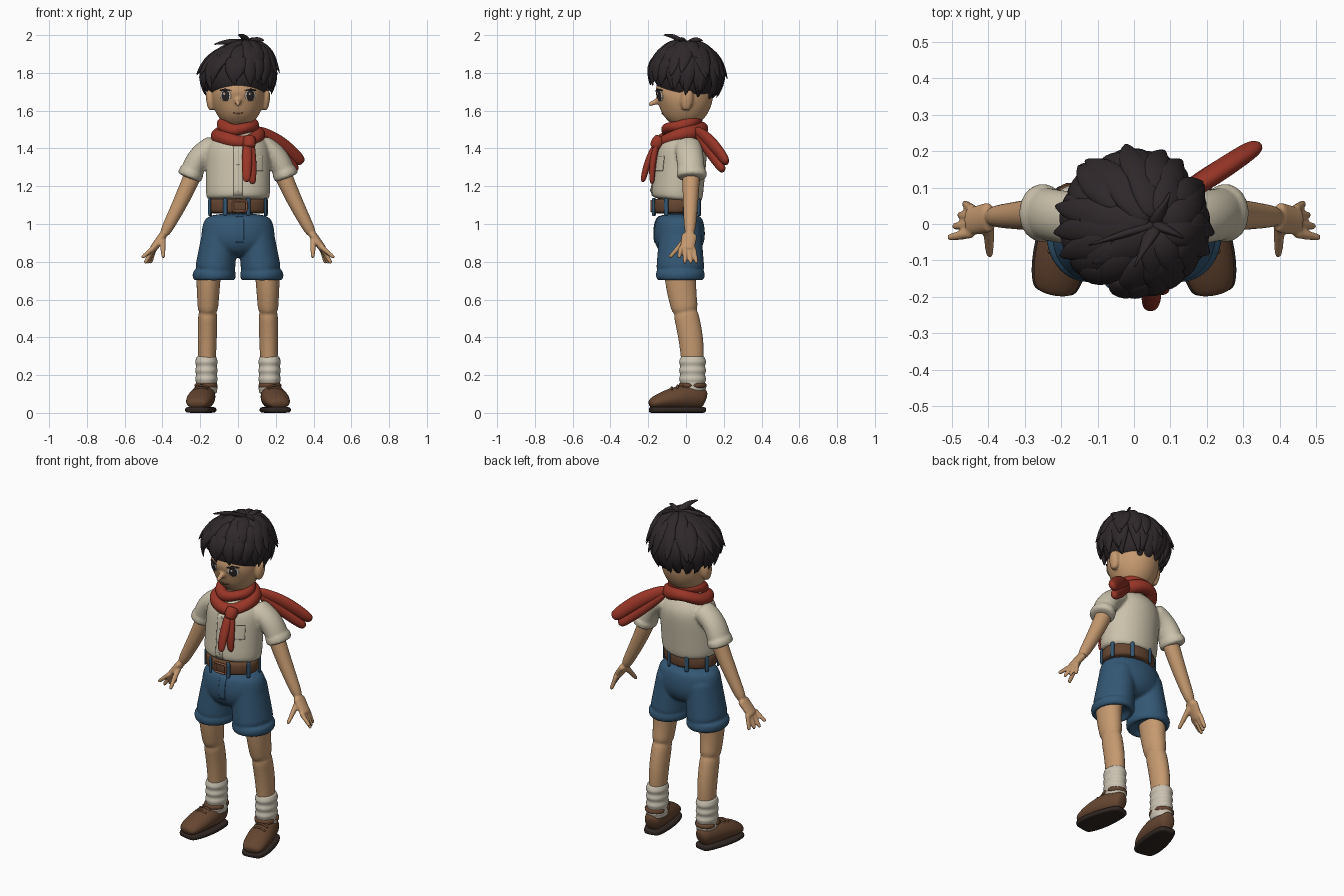
import bpy, bmesh, math, random
from mathutils import Vector

random.seed(4)
if "Cube" in bpy.data.objects:
    bpy.data.objects.remove(bpy.data.objects["Cube"])


def material(name, *rgb):
    mat = bpy.data.materials.new(name)
    mat.use_nodes = True
    mat.diffuse_color = (*rgb, 1)
    shader = mat.node_tree.nodes["Principled BSDF"]
    shader.inputs["Base Color"].default_value = (*rgb, 1)
    shader.inputs["Roughness"].default_value = 0.8
    return mat


skin = material("skin", .56, .32, .16)
black = material("hair_black", .028, .021, .023)
linen = material("linen", .6, .54, .41)
wool = material("sock_wool", .6, .55, .45)
denim = material("denim_blue", .033, .095, .175)
red = material("scarf_red", .32, .036, .02)
leather = material("brown_leather", .13, .06, .03)
rubber = material("dark_sole", .03, .02, .016)
white = material("eye_white", .75, .7, .62)
warm = material("warm_brown", .27, .11, .06)
depth_axis, up_axis = Vector((0, 1, 0)), Vector((0, 0, 1))


def tube(bm, rings, sides, ref=depth_axis, centre=None, closed=False, square=1):
    """Skin a path of elliptical rings, each (x, y, z, half width, half depth)."""
    path = [Vector(ring[:3]) for ring in rings]
    count, previous, loops = len(path), None, []
    grow = 3 / (2 + math.cos(math.tau / sides))
    for i, point in enumerate(path):
        before = path[i - 1] if i or closed else point
        after = path[(i + 1) % count] if closed or i < count - 1 else point
        along = after - before
        along = along.normalized() if along.length > 1e-5 else previous.copy()
        if previous and along.dot(previous) < 0:
            along = -along
        previous = along
        deep = (point - centre) if centre else ref.copy()
        deep = (deep - along * deep.dot(along)).normalized()
        wide = along.cross(deep)
        loop = []
        for k in range(sides):
            angle = math.tau * k / sides
            c, s = (math.copysign(abs(q) ** square, q) * grow
                    for q in (math.cos(angle), math.sin(angle)))
            loop.append(bm.verts.new(point + wide * c * rings[i][3] + deep * s * rings[i][4]))
        loops.append(loop)
    for i in range(count if closed else count - 1):
        low, high = loops[i], loops[(i + 1) % count]
        for k in range(sides):
            nxt = (k + 1) % sides
            bm.faces.new((low[k], low[nxt], high[nxt], high[k]))
    if not closed:
        bm.faces.new(loops[0])
        bm.faces.new(loops[-1])


def finish(name, bm, mat):
    for face in bm.faces:
        face.smooth = True
    mesh = bpy.data.meshes.new(name)
    bm.to_mesh(mesh)
    bm.free()
    mesh.materials.append(mat)
    obj = bpy.data.objects.new(name, mesh)
    bpy.context.scene.collection.objects.link(obj)
    return obj


def part(name, mat, tubes, sides=16, level=2, voxel=0, **options):
    """One object from several tubes, optionally fused into one skin."""
    bm = bmesh.new()
    for rings in tubes:
        tube(bm, rings, sides, **options)
    bmesh.ops.recalc_face_normals(bm, faces=bm.faces)
    obj = finish(name, bm, mat)
    subdivide = obj.modifiers.new("subdivide", "SUBSURF")
    subdivide.levels = subdivide.render_levels = level
    if voxel:
        fuse = obj.modifiers.new("fuse", "REMESH")
        fuse.mode, fuse.voxel_size, fuse.use_smooth_shade = "VOXEL", voxel, True
        obj.modifiers.new("soften", "SMOOTH").iterations = 3
    return obj


def limb(start, end, r_start, r_end, bow=(0, 0, 0), belly=0, flat=1, steps=5):
    """Tapering rings between two points, bowed and swollen midway."""
    rings = []
    for i in range(steps + 1):
        t = i / steps
        swell = math.sin(math.pi * t)
        radius = r_start + (r_end - r_start) * t + belly * swell
        point = Vector(start).lerp(Vector(end), t) + Vector(bow) * swell
        rings.append((*point, radius, radius * flat))
    return rings


def column(x, y, depth, *profile, lean=0):
    """Upright rings from (height, half width) pairs."""
    base = profile[0][0]
    return [(x, y + lean * (z - base), z, w, w * depth) for z, w in profile]


def both(*tubes):
    """Each tube together with its mirror image."""
    return list(tubes) + [[(-ring[0], *ring[1:]) for ring in rings] for rings in tubes]


def patch(name, mat, target, x, z, half_x, half_z, lift=.004, disc=True, bend=0):
    """Thin plate laid onto the front of a target."""
    bm = bmesh.new()
    bmesh.ops.create_grid(bm, x_segments=10, y_segments=10, size=1)
    for vert in bm.verts:
        a, b = vert.co.x, vert.co.y
        if disc:
            a, b = a * math.sqrt(1 - b * b / 2), b * math.sqrt(1 - a * a / 2)
        vert.co = (x + a * half_x, -.5, z + b * half_z + bend * a * a)
    obj = finish(name, bm, mat)
    wrap = obj.modifiers.new("wrap", "SHRINKWRAP")
    wrap.target, wrap.wrap_method, wrap.wrap_mode = target, "PROJECT", "ABOVE_SURFACE"
    wrap.use_project_y, wrap.use_positive_direction, wrap.offset = True, True, lift
    plate = obj.modifiers.new("plate", "SOLIDIFY")
    plate.thickness, plate.offset = .005, -1


# Head, neck, nose and ears
skull = []
for k in range(10):
    t = .02 + .96 * k / 9
    girth = math.sin(math.pi * t ** .72) ** .6
    skull.append((0, -.1 * (1 - t) ** 5, 1.53 + .4 * t, .14 * girth, .155 * girth))
neck = limb((0, 0, 1.42), (0, -.01, 1.6), .06, .055)
nose = limb((0, -.13, 1.66), (0, -.2, 1.63), .02, .01)
ear = limb((.14, 0, 1.6), (.15, .01, 1.71), .014, .018, belly=.008, flat=1.4)
head = part("head", skin, [skull, neck, nose] + both(ear), voxel=.008)

# Face
for side, name in ((1, "left"), (-1, "right")):
    x = side * .064
    patch(name + "_eye", white, head, x, 1.68, .027, .029)
    patch(name + "_iris", black, head, x, 1.68, .019, .027, lift=.006)
    patch(name + "_eye_glint", white, head, x - .005, 1.69, .005, .006, lift=.008)
    patch(name + "_lashes", black, head, x, 1.71, .03, .005, lift=.007, bend=-.006)
    patch(name + "_eyebrow", black, head, x, 1.75, .03, .005, bend=-.006)
patch("mouth", warm, head, 0, 1.585, .026, .003, bend=.004)

# Hair: a cap under layers of tapering locks
hair_centre = Vector((0, 0, 1.79))
cap = []
for degrees in range(10, 151, 20):
    c, s = math.cos(math.radians(degrees)), math.sin(math.radians(degrees))
    cap.append((0, .01 - .035 * c, hair_centre.z + .16 * c, .178 * s, .178 * s))
part("hair_cap", black, [cap])


def lock(heading, start, end, width, flare):
    """A pointed strand running down the skull and flaring at its tip."""
    twist, rings = random.uniform(-14, 14), []
    for k, taper in enumerate((.6, 1, .95, .6, .05)):
        t = k / 4
        fall = math.radians(start + (end - start) * t)
        turn = math.radians(heading + twist * t)
        reach = .19 * (1 + flare * t ** 3)
        down = reach * math.sin(fall)
        rings.append((down * math.cos(turn) + .06 * max(0, math.cos(fall)) ** 2,
                      down * math.sin(turn), hair_centre.z + .9 * reach * math.cos(fall),
                      width * taper, .02 * taper))
    return rings


locks = []
for i in range(20):
    heading = i * 18 + random.uniform(-4, 4)
    front = -math.sin(math.radians(heading))
    jitter = random.uniform(-5, 5)
    locks.append(lock(heading, 55, 120 - (15 if front > 0 else 28) * front + jitter, .04, .05))
    locks.append(lock(heading + 5, 25, 92 - 6 * front + jitter, .042, .05 if front > .4 else .18))
    if front < .4:
        locks.append(lock(heading + 13, 50, 122 - 10 * front - jitter, .038, .12))
    if i % 2:
        locks.append(lock(heading, 4, 58 + jitter, .045, .1))
part("hair_locks", black, locks, sides=8, level=1, centre=hair_centre)
part("hair_tufts", black, [limb((.06, 0, 1.94), tip, .03, .003, bow=(0, 0, .02), flat=.6)
     for tip in ((0, -.12, 2), (.14, -.04, 1.97), (.1, .09, 1.97), (-.13, -.06, 1.95))], sides=8, level=1)

# Shirt with short cuffed sleeves
torso = column(0, -.05, .8, (1.12, .15), (1.14, .17), (1.2, .17), (1.3, .17), (1.4, .17),
               (1.45, .14), (1.5, .07), lean=.1)
sleeve = limb((.11, .01, 1.42), (.25, .03, 1.26), .06, .06, bow=(.02, 0, .02), flat=1.2)
cuff = limb((.24, .03, 1.29), (.26, .03, 1.24), .066, .066, flat=1.2, steps=3)
shirt = part("shirt", linen, [torso] + both(sleeve, cuff), voxel=.009)
patch("shirt_placket", linen, shirt, 0, 1.28, .022, .13, lift=.006, disc=False)
patch("shirt_pocket", linen, shirt, .095, 1.32, .035, .04, lift=.005, disc=False)
for i in range(4):
    patch("shirt_button", wool, shirt, 0, 1.18 + i * .07, .008, .008, lift=.01)

# Arms and hands
arm = limb((.19, .03, 1.38), (.4, .02, .93), .05, .027, bow=(-.01, 0, 0), belly=.004)
palm = limb((.39, .02, .95), (.455, .005, .86), .022, .02, flat=1.9)
thumb = limb((.4, .01, .93), (.395, -.09, .82), .018, .01)
fingers = []
for i in range(4):
    y = .021 * i - .025
    fingers.append(limb((.44, y, .88), (.51 - .015 * i, y * 1.5, .79 if i else .82), .014, .01))
part("arms", skin, both(arm, palm, thumb, *fingers), sides=12, voxel=.006)

# Shorts with rolled hems
hips = column(0, -.035, .7, (1.06, .16), (1, .19), (.9, .2), (.82, .12))
trouser = limb((.09, -.03, 1), (.125, -.03, .73), .09, .108, flat=1.2)
hem = column(.126, -.03, 1.13, (.76, .1), (.75, .115), (.71, .115), (.7, .1), (.7, .09), (.74, .07))
shorts = part("shorts", denim, [hips] + both(trouser, hem), voxel=.008)
patch("shorts_fly", denim, shorts, .01, .97, .02, .07, disc=False)

# Belt, loops and buckle
rounds = [k * math.tau / 20 for k in range(20)]
part("belt", leather, [column(0, -.05, .8, (1.055, .14), (1.06, .16), (1.13, .16), (1.135, .14))])
belt_loops = []
for degrees in range(20, 360, 45):
    x = .16 * math.cos(math.radians(degrees))
    y = .13 * math.sin(math.radians(degrees)) - .05
    belt_loops.append(limb((x, y, 1.04), (x, y, 1.14), .012, .012, flat=.6))
part("belt_loops", denim, belt_loops, sides=8, level=1, centre=Vector((0, -.05, 1.09)))
buckle = []
for angle in rounds:
    across, rise = (max(-1, min(1, 1.5 * q)) for q in (math.cos(angle), math.sin(angle)))
    buckle.append((.01 + .036 * across, -.183, 1.095 + .027 * rise, .006, .006))
part("belt_buckle", warm, [buckle], sides=8, level=1, closed=True)

# Scarf: two wraps, a knot, two front ends and a trailing end
wraps = []
for radius, z, thick in ((.11, 1.47, .036), (.083, 1.525, .031)):
    wraps.append([(radius * math.cos(a), radius * .96 * math.sin(a) - .022,
                   z + .3 * radius * math.sin(a) + .006 * math.sin(3 * a + z * 40),
                   thick + .004 * math.sin(2 * a), thick) for a in rounds])
part("scarf_wraps", red, wraps, sides=12, closed=True, centre=Vector((0, -.022, 1.49)))
part("scarf_ends", red, [
    limb((.06, -.13, 1.46), (.06, -.17, 1.4), .03, .025, belly=.008),
    limb((.05, -.15, 1.44), (.045, -.23, 1.22), .02, .018, bow=(0, -.01, 0), belly=.008, flat=.7),
    limb((.065, -.15, 1.44), (.078, -.18, 1.21), .02, .016, bow=(0, -.01, 0), belly=.008, flat=.7),
    limb((.09, .05, 1.5), (.345, .22, 1.32), .025, .03, bow=(0, 0, .02), belly=.012, flat=.7),
    limb((.1, .06, 1.48), (.315, .2, 1.28), .025, .025, belly=.01, flat=.8)], sides=12)

# Legs and ribbed socks
thigh = limb((.155, -.03, .8), (.16, 0, .52), .07, .052, bow=(0, -.01, 0), flat=1.3)
calf = limb((.16, -.01, .56), (.165, .035, .2), .05, .042, bow=(0, .015, 0), belly=.004, flat=1.3)
part("legs", skin, both(thigh, calf), voxel=.008)
sock = [(z / 100, .057 + .003 * math.cos(z * 1.4)) for z in range(10, 30, 1)]
part("socks", wool, both(column(.167, .035, 1.2, *sock, (.3, .05), (.295, .04))), level=1)

# Shoes with soles, ankle collars and laces
upper, sole, laces = [], [], []
for k in range(11):
    t = k / 10
    x, y = .165 + .055 * t, .105 - .3 * t
    swell = math.sin(math.pi * (.05 + .9 * t)) ** .3
    half_width, half_height = (.06 + .02 * t) * swell, (.08 - .04 * t) * swell
    upper.append((x, y, .02 + half_height, half_width, half_height))
    sole.append((x, y, .016, half_width + .005, .016))
    if k in (4, 5, 6):
        z = .01 + 2 * half_height
        laces.append(limb((x - .04, y, z), (x + .04, y, z), .006, .006, bow=(0, 0, .015)))
part("shoes", leather, both(upper), ref=up_axis)
part("soles", rubber, both(sole), ref=up_axis, square=.5)
part("laces", leather, both(*laces), sides=8, level=1)
collar = [(.169 + .055 * math.cos(a), .035 + .064 * math.sin(a), .145, .014, .012) for a in rounds]
part("shoe_collars", leather, both(collar), sides=8, level=1, closed=True)
